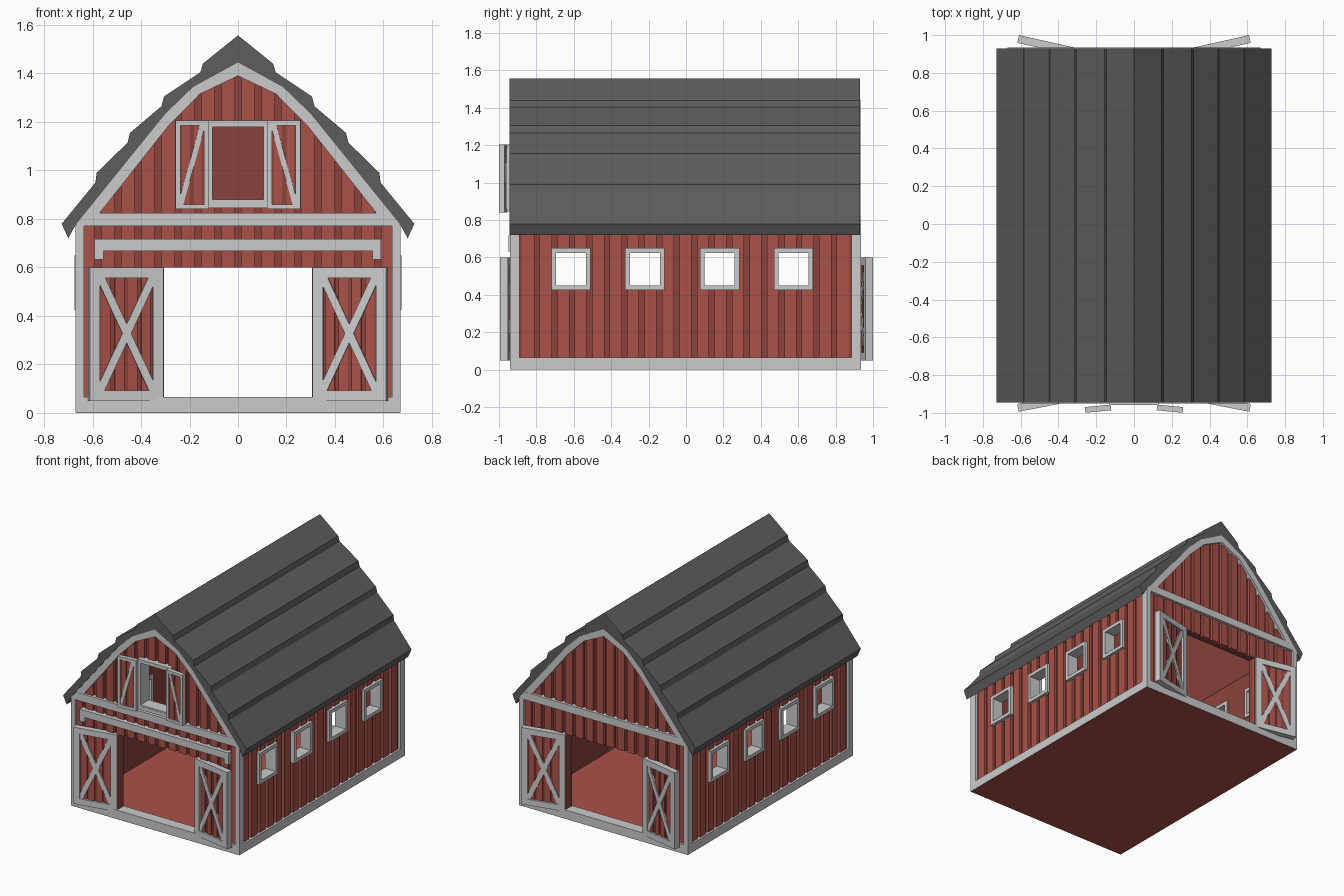
import bpy, bmesh, math
from mathutils import Matrix

if "Cube" in bpy.data.objects:
    bpy.data.objects.remove(bpy.data.objects["Cube"])


def material(name, rgb):
    m = bpy.data.materials.new(name)
    m.diffuse_color = (*rgb, 1)
    m.use_nodes = True
    m.node_tree.nodes["Principled BSDF"].inputs["Base Color"].default_value = m.diffuse_color
    return m


RED = material("barn_red", (0.40, 0.083, 0.066))
DARK = material("dark_red", (0.26, 0.055, 0.045))
ROOF = material("charcoal", (0.11, 0.11, 0.11))
GREY = material("trim_grey", (0.78, 0.78, 0.78))


def slab(bm, poly, a, b, axis='y'):
    """Extrude a 2D polygon from a to b along an axis."""
    place = (lambda p, d: (p[0], d, p[1])) if axis == 'y' else (lambda p, d: (d, p[0], p[1]))
    lo = [bm.verts.new(place(p, a)) for p in poly]
    hi = [bm.verts.new(place(p, b)) for p in poly]
    bm.faces.new(lo)
    bm.faces.new(hi[::-1])
    for i in range(len(poly)):
        j = (i + 1) % len(poly)
        bm.faces.new((lo[i], hi[i], hi[j], lo[j]))


def rect(x0, x1, z0, z1):
    return [(x0, z0), (x1, z0), (x1, z1), (x0, z1)]


def bar(p, q, w):
    dx, dz = q[0] - p[0], q[1] - p[1]
    n = w / 2 / math.hypot(dx, dz)
    ox, oz = -dz * n, dx * n
    return [(p[0] + ox, p[1] + oz), (q[0] + ox, q[1] + oz),
            (q[0] - ox, q[1] - oz), (p[0] - ox, p[1] - oz)]


def ring(bm, x0, x1, z0, z1, w, a, b, axis='y'):
    for r in (rect(x0, x0 + w, z0, z1), rect(x1 - w, x1, z0, z1),
              rect(x0 + w, x1 - w, z0, z0 + w), rect(x0 + w, x1 - w, z1 - w, z1)):
        slab(bm, r, a, b, axis)


def finish(name, bm, mat=None, matrix=None):
    if matrix is not None:
        bm.transform(matrix)
    bmesh.ops.recalc_face_normals(bm, faces=bm.faces)
    me = bpy.data.meshes.new(name)
    bm.to_mesh(me)
    bm.free()
    ob = bpy.data.objects.new(name, me)
    bpy.context.collection.objects.link(ob)
    if mat:
        me.materials.append(mat)


def mirrored(right):
    """Full symmetric curve from the right half (apex first)."""
    return [(-x, z) for x, z in right[:0:-1]] + right


ARCH_OUT = mirrored([(0, 1.445), (0.185, 1.344), (0.30, 1.233), (0.67, 0.775)])
ARCH_IN = mirrored([(0, 1.39), (0.157, 1.315), (0.29, 1.18), (0.57, 0.825)])


def arch_height(x):
    for (x0, z0), (x1, z1) in zip(ARCH_OUT, ARCH_OUT[1:]):
        if x0 <= x <= x1:
            return z0 + (z1 - z0) * (x - x0) / (x1 - x0) - 0.01
    return 0.77


def panel(bm, spans, holes, a, b, axis, top=None):
    """Upright planks over each span, split around rectangular holes."""
    for s0, s1 in spans:
        cuts = sorted({s0, s1} | {e for h in holes for e in h[:2] if s0 < e < s1})
        for x0, x1 in zip(cuts, cuts[1:]):
            z = 0.03
            mid = (x0 + x1) / 2
            for h in sorted((h for h in holes if h[0] < mid < h[1]), key=lambda h: h[2]):
                if h[2] > z:
                    slab(bm, rect(x0, x1, z, h[2]), a, b, axis)
                z = h[3]
            if top is None:
                slab(bm, rect(x0, x1, z, 0.77), a, b, axis)
            else:
                xs = [x1] + [p[0] for p in ARCH_OUT[::-1] if x0 < p[0] < x1] + [x0]
                slab(bm, [(x0, z), (x1, z)] + [(x, top(x)) for x in xs], a, b, axis)


DOORWAY = (-0.305, 0.305, 0.0, 0.60)
LOFT = (-0.12, 0.12, 0.86, 1.19)
WIN_Y = (-0.615, -0.22, 0.18, 0.575)
WINDOWS = [(y - 0.095, y + 0.095, 0.435, 0.64) for y in WIN_Y]

# floor
bm = bmesh.new()
slab(bm, rect(-0.668, 0.668, 0, 0.055), -0.938, 0.933)
finish("floor", bm, RED)

# end walls: dark backing with bright boards
P = 0.0825
end_boards = [(max(k * P + 0.0125, -0.65), min((k + 1) * P - 0.0125, 0.65)) for k in range(-8, 8)]
for name, s, off, holes in (("front", -1, 0, [DOORWAY, LOFT]), ("back", 1, -0.005, [DOORWAY])):
    y = lambda d: s * (d + off)
    bm = bmesh.new()
    panel(bm, [(-0.65, 0.65)], holes, y(0.865), y(0.902), 'y', arch_height)
    finish(name + "_wall", bm, DARK)
    bm = bmesh.new()
    panel(bm, end_boards, holes, y(0.90), y(0.922), 'y', arch_height)
    finish(name + "_boards", bm, RED)
    # corner posts, cross beam and gable arch trim
    bm = bmesh.new()
    for sx in (-1, 1):
        slab(bm, rect(sx * 0.635, sx * 0.67, 0.065, 0.775), y(0.89), y(0.94))
    slab(bm, rect(-0.67, 0.67, 0.002, 0.065), y(0.86), y(0.94))
    slab(bm, [(-0.67, 0.77), (0.67, 0.77), (0.63, 0.825), (-0.63, 0.825)], y(0.89), y(0.94))
    slab(bm, ARCH_OUT + ARCH_IN[::-1], y(0.89), y(0.939))
    finish(name + "_trim", bm, GREY)

# side walls with windows and sills
pitch = 1.775 / 19
side_boards = [(-0.89 + k * pitch + 0.014, -0.89 + (k + 1) * pitch - 0.014) for k in range(19)]
for name, s in (("left", -1), ("right", 1)):
    bm = bmesh.new()
    panel(bm, [(-0.90, 0.895)], WINDOWS, s * 0.60, s * 0.637, 'x')
    finish(name + "_wall", bm, DARK)
    bm = bmesh.new()
    panel(bm, side_boards, WINDOWS, s * 0.635, s * 0.656, 'x')
    finish(name + "_boards", bm, RED)
    bm = bmesh.new()
    slab(bm, rect(-0.89, 0.885, 0.002, 0.065), s * 0.60, s * 0.67, 'x')
    finish(name + "_sill", bm, GREY)
    bm = bmesh.new()
    for y in WIN_Y:
        ring(bm, y - 0.105, y + 0.105, 0.425, 0.65, 0.025, s * 0.59, s * 0.675, 'x')
    finish(name + "_window_frames", bm, GREY)

# stepped roof and its red lining
ROOF_TOP = mirrored([(0, 1.557), (0.145, 1.44), (0.155, 1.405), (0.305, 1.305), (0.315, 1.265),
                     (0.445, 1.155), (0.455, 1.115), (0.583, 0.99), (0.588, 0.95),
                     (0.727, 0.78), (0.70, 0.72)])
bm = bmesh.new()
slab(bm, ROOF_TOP + ARCH_OUT[::-1], -0.945, 0.93)
finish("roof", bm, ROOF)
bm = bmesh.new()
outer = [(x * 0.995, z - 0.002) for x, z in ARCH_OUT]
slab(bm, outer + [(x * 0.97, z - 0.015) for x, z in outer[::-1]], -0.88, 0.875)
finish("roof_lining", bm, RED)


def leaf(name, w, z0, z1, fw, thick, braces, brace_w, boards, hinge, angle, sx, sy):
    """Hinged leaf: built from the hinge outward, outer face at local y = 0."""
    turn = (Matrix.Diagonal((sx, sy, 1, 1)) @ Matrix.Translation((hinge[0], hinge[1], 0))
            @ Matrix.Rotation(math.radians(angle), 4, 'Z'))
    bm = bmesh.new()
    ring(bm, 0, w, z0, z1, fw, 0, -thick)
    for p, q in braces:
        slab(bm, bar(p, q, brace_w), -0.004, -thick + 0.004)
    finish(name + "_frame", bm, GREY, turn)
    bm = bmesh.new()
    slab(bm, rect(fw / 2, w - fw / 2, z0 + fw / 2, z1 - fw / 2), -thick * 0.65, -thick * 0.4)
    finish(name + "_backing", bm, DARK, turn)
    bm = bmesh.new()
    step = (w - 2 * fw) / boards
    for k in range(boards):
        slab(bm, rect(fw + k * step + 0.008, fw + (k + 1) * step - 0.008, z0 + fw / 2, z1 - fw / 2),
             -thick * 0.25, -thick * 0.8)
    finish(name + "_boards", bm, RED, turn)


# barn doors, mirrored to both ends (local +y points out of the wall)
X = [((0.04, 0.09), (0.265, 0.565)), ((0.265, 0.09), (0.04, 0.565))]
for end, sy, y in (("front", -1, 0.935), ("back", 1, 0.933)):
    for side, sx in (("left", -1), ("right", 1)):
        leaf(f"{end}_door_{side}", 0.308, 0.05, 0.60, 0.043, 0.042, X, 0.033, 4,
             (0.308, y), 11 if sy < 0 else 12.5, sx, sy)

# loft window frame and shutters
bm = bmesh.new()
ring(bm, -0.13, 0.13, 0.845, 1.205, 0.025, -0.957, -0.855)
slab(bm, rect(-0.105, 0.105, 0.865, 0.88), -0.955, -0.86)
finish("loft_window_frame", bm, GREY)
for side, sx in (("left", -1), ("right", 1)):
    leaf(f"loft_shutter_{side}", 0.138, 0.84, 1.205, 0.02, 0.03,
         [((0.025, 1.19), (0.118, 0.855))], 0.022, 2, (0.12, 0.986), 5.5, sx, -1)

# door rail with end hooks
bm = bmesh.new()
slab(bm, [(-0.592, 0.632), (-0.555, 0.632), (-0.555, 0.668), (0.555, 0.668), (0.555, 0.632),
          (0.59, 0.632), (0.59, 0.718), (-0.592, 0.718)], -0.91, -0.95)
finish("door_rail", bm, GREY)
